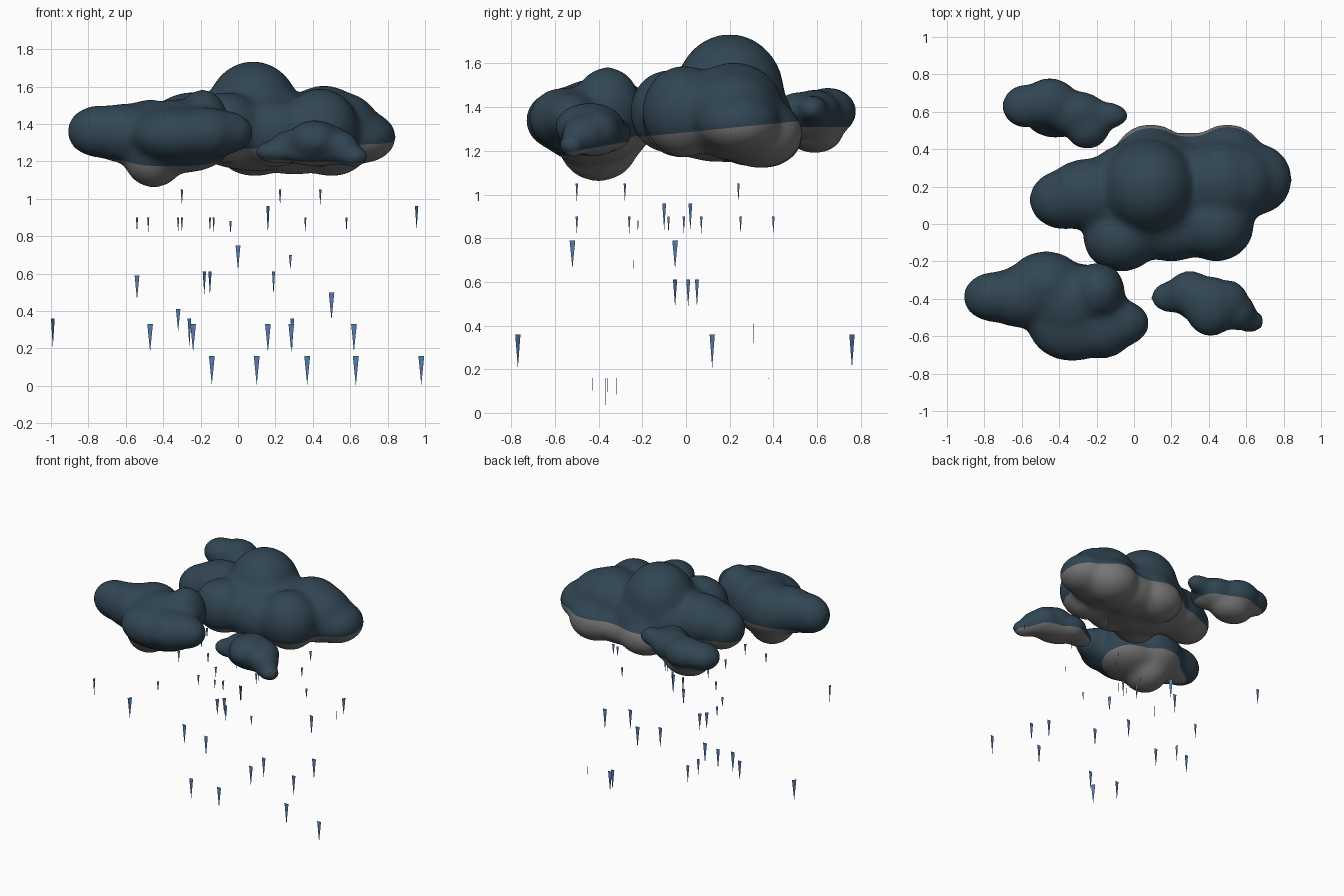
import bpy, bmesh, math
from mathutils import Matrix, Vector

if "Cube" in bpy.data.objects:
    bpy.data.objects.remove(bpy.data.objects["Cube"])


def material(name, rgb):
    m = bpy.data.materials.new(name)
    m.diffuse_color = (*rgb, 1)
    m.use_nodes = True
    m.node_tree.nodes["Principled BSDF"].inputs["Base Color"].default_value = m.diffuse_color
    return m


STORM = material("storm_blue", (0.030, 0.060, 0.086))
GREY = material("underside_grey", (0.18, 0.18, 0.18))
RAIN = material("rain_blue", (0.09, 0.20, 0.43))


def cloud(name, puffs, level, slope, grow, rounds):
    """Ellipsoid puffs fused and softened; grey below z = level + slope * y."""
    bm = bmesh.new()
    for x, y, z, rx, ry, rz in puffs:
        mat = Matrix.Translation((x, y, z)) @ Matrix.Diagonal((rx + grow, ry + grow, rz + grow, 1))
        bmesh.ops.create_icosphere(bm, subdivisions=4, radius=1, matrix=mat)
    mesh = bpy.data.meshes.new(name)
    bm.to_mesh(mesh)
    bm.free()
    ob = bpy.data.objects.new(name, mesh)
    bpy.context.collection.objects.link(ob)
    remesh = ob.modifiers.new("fuse", 'REMESH')
    remesh.mode = 'VOXEL'
    remesh.voxel_size = 0.018
    soft = ob.modifiers.new("soften", 'SMOOTH')
    soft.factor = 0.5
    soft.iterations = rounds
    dg = bpy.context.evaluated_depsgraph_get()
    fused = bpy.data.meshes.new_from_object(ob.evaluated_get(dg))
    ob.modifiers.clear()
    ob.data = fused
    fused.name = name
    fused.materials.clear()
    fused.materials.append(STORM)
    fused.materials.append(GREY)
    # cut along the colour border, then colour the underside
    bm = bmesh.new()
    bm.from_mesh(fused)
    bmesh.ops.bisect_plane(bm, geom=bm.verts[:] + bm.edges[:] + bm.faces[:],
                           plane_co=(0, 0, level), plane_no=Vector((0, -slope, 1)).normalized())
    for f in bm.faces:
        c = f.calc_center_median()
        f.material_index = 1 if c.z < level + slope * c.y else 0
        f.smooth = True
    bm.to_mesh(fused)
    bm.free()


# Clouds
cloud("main_cloud", [
    (.08, .20, 1.46, .24, .24, .265), (.10, .15, 1.37, .40, .30, .21),
    (-.37, .13, 1.36, .18, .15, .15), (-.24, .16, 1.39, .23, .18, .17),
    (.66, .24, 1.33, .175, .18, .13), (.55, .22, 1.37, .20, .20, .19),
    (.44, -.01, 1.38, .19, .18, .20), (.46, .22, 1.38, .22, .22, .215),
    (-.07, -.08, 1.38, .19, .165, .18), (.20, -.03, 1.35, .22, .16, .17),
    (.12, .28, 1.34, .22, .20, .19), (.09, .35, 1.27, .19, .175, .14),
    (.50, .34, 1.28, .19, .185, .15), (.30, .30, 1.27, .24, .18, .13)],
    1.285, .10, .012, 28)
cloud("left_cloud", [
    (-.74, -.39, 1.36, .165, .125, .13), (-.60, -.39, 1.35, .20, .155, .15),
    (-.47, -.33, 1.34, .20, .175, .18), (-.45, -.40, 1.22, .15, .17, .15),
    (-.19, -.36, 1.40, .13, .145, .175), (-.33, -.53, 1.34, .23, .195, .14),
    (-.17, -.56, 1.35, .16, .15, .13), (-.09, -.53, 1.355, .165, .12, .11),
    (-.30, -.43, 1.27, .24, .21, .12), (-.34, -.42, 1.37, .20, .19, .15)],
    1.33, .27, .012, 28)
cloud("small_front_cloud", [
    (.20, -.39, 1.25, .10, .075, .05), (.30, -.37, 1.28, .12, .11, .08),
    (.41, -.44, 1.31, .13, .15, .10), (.50, -.41, 1.29, .10, .10, .09),
    (.55, -.47, 1.27, .09, .09, .08), (.62, -.52, 1.225, .07, .05, .045),
    (.42, -.43, 1.24, .18, .11, .055)], 1.29, .18, .012, 16)
cloud("small_back_cloud", [
    (-.58, .63, 1.38, .115, .105, .085), (-.45, .65, 1.38, .14, .12, .10),
    (-.42, .59, 1.29, .16, .12, .09), (-.25, .52, 1.37, .11, .11, .09),
    (-.31, .59, 1.37, .16, .11, .10), (-.14, .58, 1.39, .10, .06, .055)], 1.31, 0, .012, 16)


def rain(name, top, length, angle, spots):
    """Flat pointed drops sharing a height, size and heading."""
    bm = bmesh.new()
    w = length * 0.1
    dx, dy = w * math.cos(math.radians(angle)), w * math.sin(math.radians(angle))
    for x, y in spots:
        bm.faces.new([bm.verts.new(p) for p in
                      ((x, y, top - length), (x + dx, y + dy, top), (x - dx, y - dy, top))])
    mesh = bpy.data.meshes.new(name)
    bm.to_mesh(mesh)
    bm.free()
    mesh.materials.append(RAIN)
    bpy.context.collection.objects.link(bpy.data.objects.new(name, mesh))


# Rain, from the lowest row to the highest
rain("rain_lowest", .16, .155, 4, [(-.14, -.36), (.10, -.37), (.37, .38), (.98, -.43)])
rain("rain_first_landed", .16, .16, 4, [(.63, -.32)])
rain("rain_low", .33, .15, 0, [(-.47, .03), (-.24, -.04), (.16, .65), (.285, -.10), (.62, -.22)])
rain("rain_low_turned", .36, .155, 50, [(-.99, .12)])
rain("rain_low_counter_turned", .36, .155, -52, [(-.26, -.77), (.29, .76)])
rain("rain_low_left", .41, .12, 5, [(-.32, .31)])
rain("rain_right", .50, .15, 0, [(.50, -.56)])
rain("rain_left", .59, .13, 0, [(-.54, .75)])
rain("rain_middle_turned", .61, .125, 45, [(-.18, .01), (-.15, .05)])
rain("rain_middle_counter_turned", .61, .125, -50, [(.19, -.05)])
rain("rain_middle_small", .70, .08, 10, [(.28, -.24)])
rain("rain_middle", .75, .13, 0, [(0, .03)])
rain("rain_middle_sideways", .79, .13, 90, [(-.84, -.52), (.06, -.05)])
rain("rain_high", .90, .08, 45, [(-.54, .40), (-.48, .25), (-.32, -.50), (-.30, .07), (-.15, -.26),
                                 (-.13, -.08), (.16, -.01), (.36, .25), (.58, -.01)])
rain("rain_high_small", .88, .07, 20, [(-.04, -.22)])
rain("rain_high_turned", .96, .125, 45, [(.16, .02), (.955, -.10)])
rain("rain_top", 1.05, .085, 40, [(-.30, -.28), (.225, -.50), (.44, .24)])
